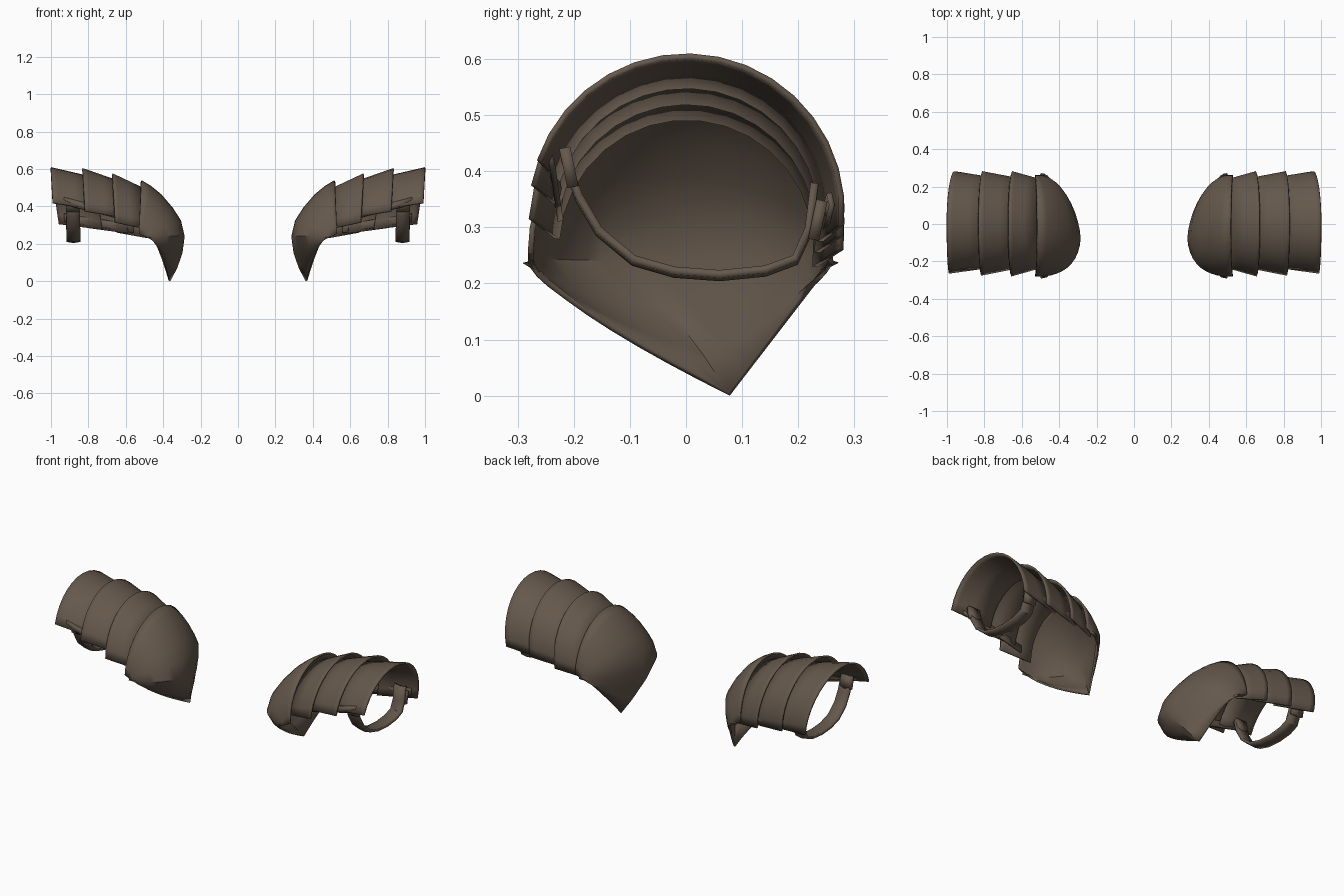
import bpy, bmesh
from math import sin, cos, pi, radians, asin

cube = bpy.data.objects.get("Cube")
if cube:
    bpy.data.objects.remove(cube)

leather = bpy.data.materials.new("brown_leather")
leather.use_nodes = True
COLOUR = (0.13, 0.098, 0.072, 1)
leather.diffuse_color = COLOUR
leather.node_tree.nodes["Principled BSDF"].inputs["Base Color"].default_value = COLOUR


def sheet(name, rows, thickness):
    """Loft rows of points into a thick shell, mirrored to the other shoulder."""
    bm = bmesh.new()
    grid = [[bm.verts.new(p) for p in row] for row in rows]
    for a, b in zip(grid, grid[1:]):
        for j in range(len(a) - 1):
            bm.faces.new((a[j], a[j + 1], b[j + 1], b[j]))
    mesh = bpy.data.meshes.new(name)
    bm.to_mesh(mesh)
    bm.free()
    mesh.materials.append(leather)
    obj = bpy.data.objects.new(name, mesh)
    bpy.context.collection.objects.link(obj)
    solid = obj.modifiers.new("thickness", "SOLIDIFY")
    solid.thickness = thickness
    solid.offset = -1
    obj.modifiers.new("other_shoulder", "MIRROR")
    bpy.ops.object.select_all(action="DESELECT")
    obj.select_set(True)
    bpy.context.view_layer.objects.active = obj
    bpy.ops.object.shade_smooth_by_angle(angle=radians(40))


def arch(x, top, radius, front_z, back_z, back_sweep, n=16):
    """Arc over the arm, from the front lower edge to the back lower edge."""
    cz = top - radius
    a0 = pi - asin((front_z - cz) / radius)
    a1 = asin((back_z - cz) / radius)
    pts = []
    for j in range(n + 1):
        a = a0 + (a1 - a0) * j / n
        sweep = back_sweep if cos(a) > 0 else 0.015
        pts.append((x - sweep * (1 - sin(a)), 0.001 + radius * cos(a), cz + radius * sin(a)))
    return pts


# Overlapping lames: outer x, top z, inner x, inner top z, front and back edge, taper, sweep
lames = {
    "outer_lame": (1.0, 0.61, 0.77, 0.557, 0.42, 0.305, 0.036, 0.04),
    "middle_lame": (0.83, 0.605, 0.61, 0.528, 0.375, 0.285, 0.042, 0.02),
    "inner_lame": (0.67, 0.578, 0.505, 0.5, 0.315, 0.26, 0.046, 0.02),
}
for name, (x0, z0, x1, z1, front, back, taper, sweep) in lames.items():
    rows = []
    for t in (0, 0.12, 0.5, 1):
        rows.append(arch(x0 + (x1 - x0) * t, z0 + (z1 - z0) * t, 0.282 - taper * t,
                         front - 0.035 * t, back - 0.03 * t, sweep))
    sheet(name, rows, 0.01)

# Shoulder cap: ridge x, ridge z, ridge y, fullness in x, pointedness
ridge = [
    (0.515, 0.54, 0.0, 1.0, 0),
    (0.465, 0.51, -0.01, 1.0, 0),
    (0.41, 0.465, -0.02, 1.0, 0),
    (0.35, 0.395, -0.035, 1.0, 0),
    (0.305, 0.325, -0.05, 1.0, 0),
    (0.285, 0.24, -0.075, 1.0, 0.08),
    (0.297, 0.15, -0.03, 0.9, 0.35),
    (0.325, 0.07, 0.03, 0.7, 0.7),
    (0.362, 0.0, 0.078, 0.5, 1),
]
N = 20
cap = []
for i, (x, z, y, fullness, point) in enumerate(ridge):
    hinge_x = 0.53 - 0.004 * i
    hinge_z = 0.255 - 0.002 * i
    row = []
    for j in range(N + 1):
        a = pi * j / N
        s = max(sin(a), 0)
        wedge = max(1 - abs(cos(a)), 0)
        rise = (1 - point) * s + point * wedge ** (0.75 if j < N / 2 else 1)
        shift = (1 - point) * s * s + point * wedge
        row.append((hinge_x + (x - hinge_x) * rise ** fullness,
                    -0.01 - 0.272 * cos(a) + (y + 0.01) * shift,
                    hinge_z + (z - hinge_z) * rise))
    cap.append(row)
sheet("shoulder_cap", cap, 0.01)

# Arm strap slung below the outer lame
sling = [(-0.21, 0.43), (-0.185, 0.36), (-0.15, 0.3), (-0.09, 0.25), (-0.02, 0.23),
         (0.06, 0.224), (0.14, 0.232), (0.19, 0.25), (0.212, 0.3), (0.222, 0.38)]
strap = []
for dx, dz in ((0.035, 0.0), (0.0, -0.006), (-0.035, 0.0)):
    strap.append([(0.88 + dx, y, z + dz) for y, z in sling])
sheet("arm_strap", strap, 0.014)

# Strap anchors and the strips joining the lames along both sides
for side, y, z0, z1 in (("front", -0.243, 0.43, 0.33), ("back", 0.25, 0.34, 0.28)):
    strip = []
    for x, t in ((0.93, 0), (0.82, 0.3), (0.68, 0.65), (0.56, 1)):
        z = z0 + (z1 - z0) * t
        inset = y * (1 - 0.06 * t)
        strip.append([(x, inset, z - 0.02), (x, inset * 1.02, z), (x, inset, z + 0.02)])
    sheet(side + "_joining_strip", strip, 0.01)
    anchor = [[(x, y * 0.87, z0 - 0.06), (x, y * 0.93, z0 + 0.01)] for x in (0.92, 0.85)]
    sheet(side + "_strap_anchor", anchor, 0.02)
